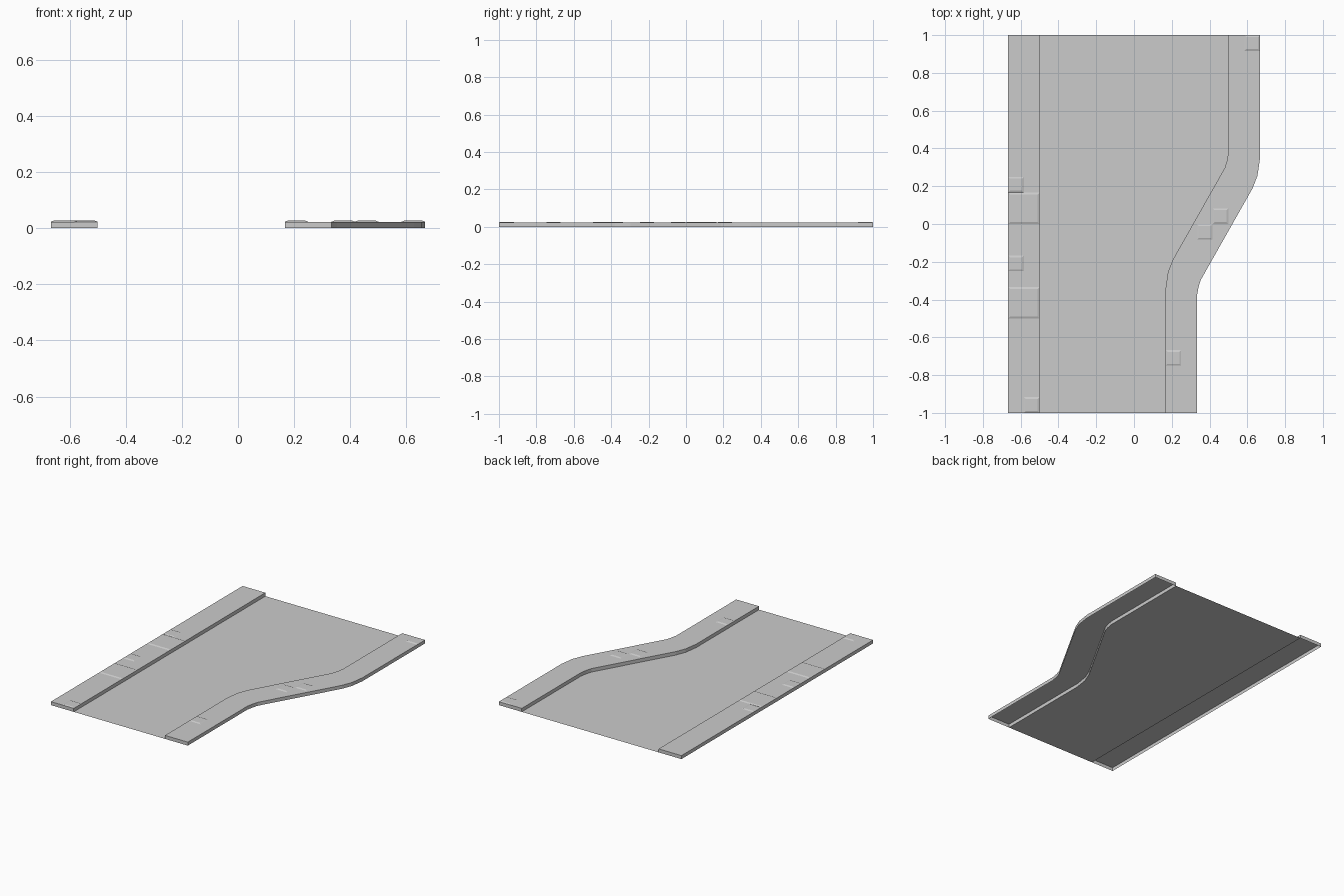
import bpy
import bmesh

cube = bpy.data.objects.get("Cube")
if cube:
    bpy.data.objects.remove(cube, do_unlink=True)

CURB = 0.023      # pavement height
TILE = 0.027      # raised slab height
S = 1 / 12        # paving module

grey = bpy.data.materials.new("concrete_grey")
grey.use_nodes = True
colour = (0.6, 0.6, 0.6, 1)
grey.diffuse_color = colour
grey.node_tree.nodes["Principled BSDF"].inputs["Base Color"].default_value = colour


def make_object(name, bm):
    mesh = bpy.data.meshes.new(name)
    bm.to_mesh(mesh)
    bm.free()
    mesh.materials.append(grey)
    obj = bpy.data.objects.new(name, mesh)
    bpy.context.scene.collection.objects.link(obj)
    return obj


def pavement(name, left, right):
    """Hollow kerbed strip, open underneath, between two edge lines."""
    bm = bmesh.new()
    outline = list(right) + list(reversed(left))
    low = [bm.verts.new((x, y, 0)) for x, y in outline]
    top = [bm.verts.new((x, y, CURB)) for x, y in outline]
    n = len(outline)
    for i in range(n):
        j = (i + 1) % n
        bm.faces.new((low[i], low[j], top[j], top[i]))
    bm.faces.new(top)
    return make_object(name, bm)


def slab(name, col, row, size=1):
    """Raised paving slab with sloping edges, placed on the module grid."""
    bm = bmesh.new()
    x0, y0, w = col * S, row * S, size * S
    rings = []
    for inset, z in ((0, CURB), (0.01, TILE)):
        a, b = inset, w - inset
        rings.append([bm.verts.new((x0 + u, y0 + v, z))
                      for u, v in ((a, a), (b, a), (b, b), (a, b))])
    low, top = rings
    for i in range(4):
        j = (i + 1) % 4
        bm.faces.new((low[i], low[j], top[j], top[i]))
    bm.faces.new(top)
    return make_object(name, bm)


# Kerb lines: the outer bend is the inner bend turned half way round
inner = [(2 * S, -1), (2 * S, -0.345), (0.18, -0.254), (0.206, -0.188),
         (0.481, 0.298), (0.492, 0.335), (6 * S, 0.38), (6 * S, 1)]
outer = [(10 * S - x, -y) for x, y in reversed(inner)]
straight_outer = [(-8 * S, -1), (-8 * S, 1)]
straight_inner = [(-6 * S, -1), (-6 * S, 1)]

# Road surface between the kerbs
bm = bmesh.new()
bm.faces.new([bm.verts.new((x, y, 0))
              for x, y in inner + list(reversed(straight_inner))])
make_object("road_surface", bm)

# Pavements
pavement("straight_pavement", straight_outer, straight_inner)
pavement("bent_pavement", inner, outer)

# Raised slabs: column, row and size in modules
for i, (col, row, size) in enumerate([
        (-8, 2, 1), (-8, 0, 2), (-8, -3, 1), (-8, -6, 2), (-7, -12, 1),
        (7, 11, 1), (5, 0, 1), (4, -1, 1), (2, -9, 1)]):
    slab(f"paving_slab_{i + 1}", col, row, size)
